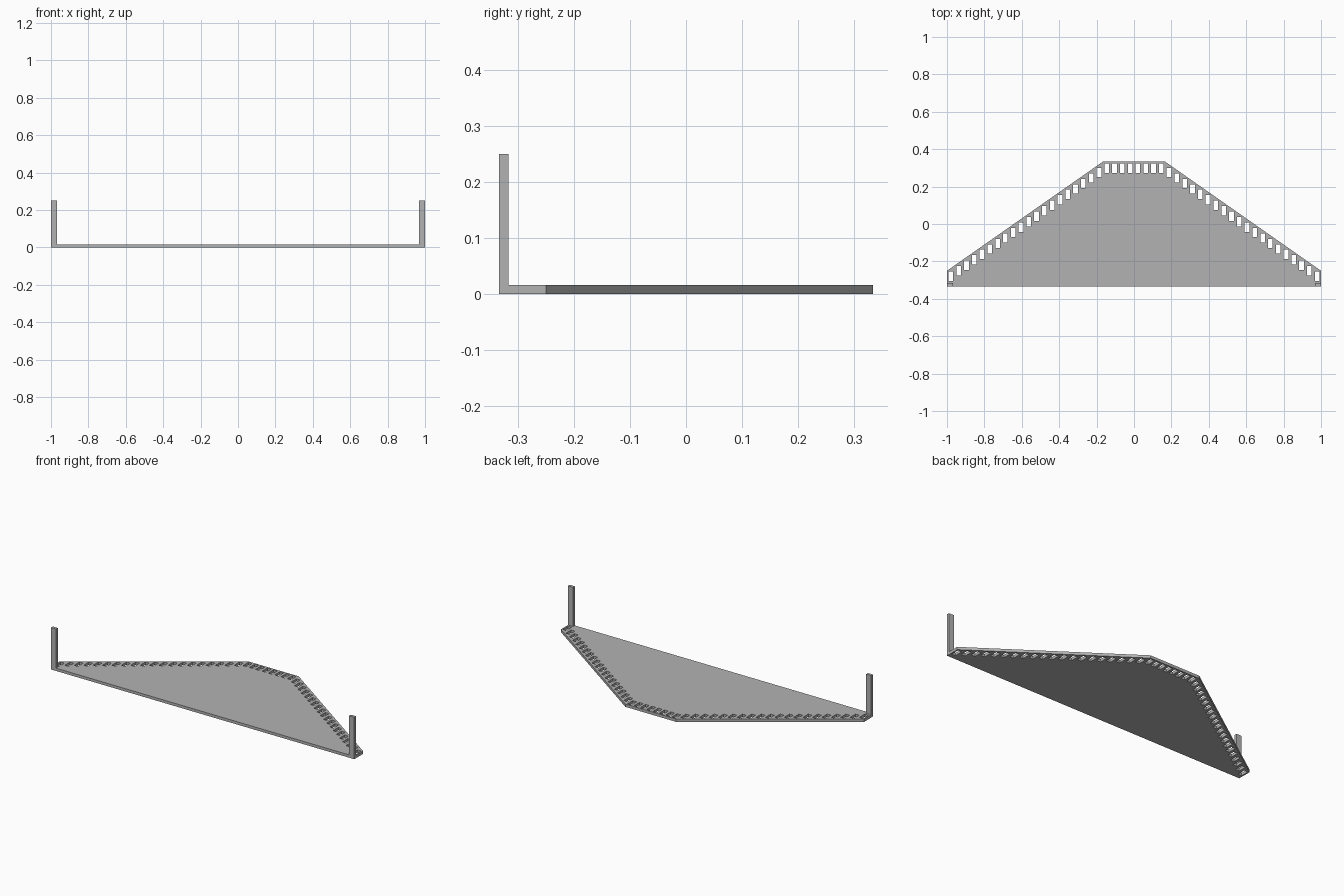
import bpy
import bmesh

if "Cube" in bpy.data.objects:
    bpy.data.objects.remove(bpy.data.objects["Cube"])

U = 1 / 60            # design unit
T = U                 # plate thickness
FRONT, BACK, SIDE = -20 * U, 20 * U, -15 * U
FLAT = 10 * U         # half width of the straight back edge
PITCH, SLOT_W, SLOT_L = 2.5 * U, 1.5 * U, 3 * U
COUNT = 48

grey = bpy.data.materials.new("grey")
grey.diffuse_color = (0.45, 0.45, 0.45, 1)
grey.use_nodes = True
grey.node_tree.nodes["Principled BSDF"].inputs["Base Color"].default_value = grey.diffuse_color


def edge_y(x):
    """Back outline of the plate at x."""
    return BACK - max(0, abs(x) - FLAT) * (BACK - SIDE) / (1 - FLAT)


def finish(name, bm):
    bmesh.ops.remove_doubles(bm, verts=bm.verts, dist=1e-5)
    bmesh.ops.recalc_face_normals(bm, faces=bm.faces)
    mesh = bpy.data.meshes.new(name)
    bm.to_mesh(mesh)
    bm.free()
    mesh.materials.append(grey)
    obj = bpy.data.objects.new(name, mesh)
    bpy.context.collection.objects.link(obj)
    return obj


# Plate with a row of vent slots along the back: laid out strip by strip
bm = bmesh.new()


def strip(x0, x1, lo0, lo1, hi0, hi1):
    pts = ((x0, lo0), (x1, lo1), (x1, hi1), (x0, hi0))
    bm.faces.new([bm.verts.new((x, y, 0)) for x, y in pts])


def slot_range(i):
    """Slot sides, bottom and top for slot i."""
    x = -1 + PITCH * (i + 0.5)
    a, b = x - SLOT_W / 2, x + SLOT_W / 2
    top = min(edge_y(a), edge_y(b)) - 0.6 * U
    return a, b, top - SLOT_L, top


x = -1.0
for i in range(COUNT):
    a, b, low, high = slot_range(i)
    cuts = [FRONT, low, high]
    # solid bar before the slot, split at the outline corners
    stops = [x] + [c for c in (-FLAT, FLAT) if x + 1e-6 < c < a - 1e-6] + [a]
    for s, e in zip(stops, stops[1:]):
        strip(s, e, FRONT, FRONT, edge_y(s), edge_y(e))
    # plate in front of the slot and rim behind it
    strip(a, b, FRONT, FRONT, low, low)
    strip(a, b, high, high, edge_y(a), edge_y(b))
    x = b
strip(x, 1, FRONT, FRONT, edge_y(x), SIDE)

# Split strip sides at slot corners so the sheet is welded
bmesh.ops.remove_doubles(bm, verts=bm.verts, dist=1e-5)
for v in list(bm.verts):
    for e in list(bm.edges):
        p, q = e.verts
        if v in (p, q) or abs(p.co.x - v.co.x) > 1e-5 or abs(q.co.x - v.co.x) > 1e-5:
            continue
        f = (v.co.y - p.co.y) / (q.co.y - p.co.y)
        if 1e-4 < f < 1 - 1e-4:
            bmesh.utils.edge_split(e, p, f)
bmesh.ops.remove_doubles(bm, verts=bm.verts, dist=1e-5)
for f in bm.faces:
    f.normal_update()
ext = bmesh.ops.extrude_face_region(bm, geom=bm.faces[:], use_keep_orig=True)
for v in ext["geom"]:
    if isinstance(v, bmesh.types.BMVert):
        v.co.z = T
finish("slotted_plate", bm)

# Upright posts at the front corners
for side, name in ((-1, "left_post"), (1, "right_post")):
    bm = bmesh.new()
    bmesh.ops.create_cube(bm, size=1)
    for v in bm.verts:
        v.co.x = side * (1 - U + v.co.x * 2 * U)
        v.co.y = FRONT + (v.co.y + 0.5) * U
        v.co.z = T + (v.co.z + 0.5) * (0.25 - T)
    finish(name, bm)
